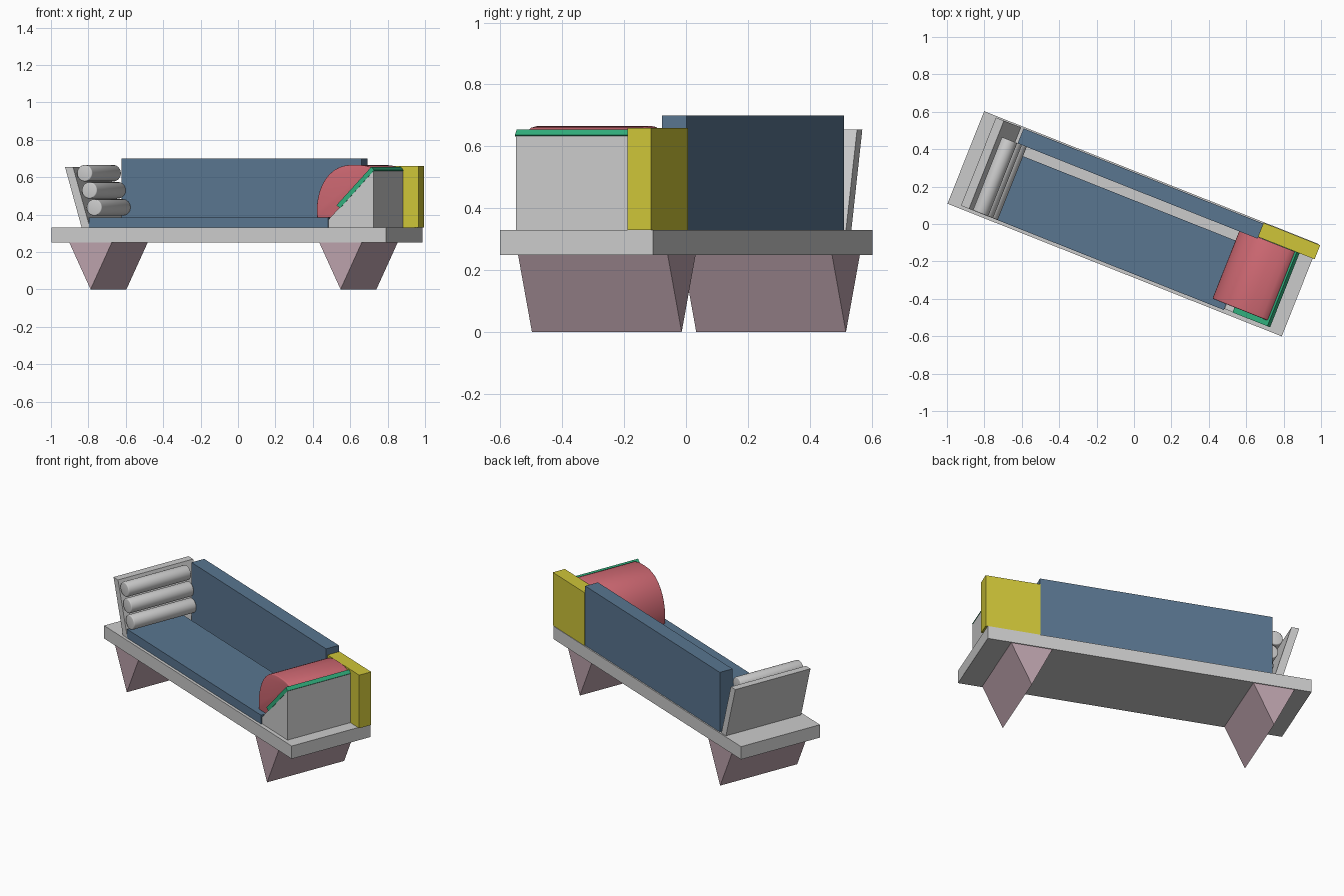
import bpy, bmesh, math
from mathutils import Matrix

if "Cube" in bpy.data.objects:
    bpy.data.objects.remove(bpy.data.objects["Cube"])

# The whole sofa is turned about z: u runs along the length, v along the depth
TURN = Matrix.Rotation(math.radians(-21.65), 4, 'Z')


def material(name, rgb):
    m = bpy.data.materials.new(name)
    m.diffuse_color = (*rgb, 1)
    m.use_nodes = True
    m.node_tree.nodes["Principled BSDF"].inputs["Base Color"].default_value = m.diffuse_color
    return m


BLUE = material("blue_cloth", (0.10, 0.18, 0.28))
YELLOW = material("yellow_panel", (0.62, 0.56, 0.04))
GREEN = material("green_board", (0.03, 0.42, 0.20))
RED = material("red_cushion", (0.62, 0.14, 0.17))
MAUVE = material("mauve_leg", (0.50, 0.36, 0.41))


def prism(name, profile, v0, v1, mat=None, bevel=0):
    """Extrude a (u, z) profile along v from v0 to v1."""
    bm = bmesh.new()
    face = bm.faces.new([bm.verts.new((u, v0, z)) for u, z in profile])
    ext = bmesh.ops.extrude_face_region(bm, geom=[face])
    moved = [g for g in ext["geom"] if isinstance(g, bmesh.types.BMVert)]
    bmesh.ops.translate(bm, verts=moved, vec=(0, v1 - v0, 0))
    bmesh.ops.recalc_face_normals(bm, faces=bm.faces)
    if bevel:
        rims = [e for e in bm.edges
                if abs(e.verts[0].co.y - e.verts[1].co.y) < 1e-5]
        bmesh.ops.bevel(bm, geom=rims, offset=bevel, segments=3, profile=0.5,
                        affect='EDGES', clamp_overlap=True)
    bm.transform(TURN)
    me = bpy.data.meshes.new(name)
    bm.to_mesh(me)
    bm.free()
    ob = bpy.data.objects.new(name, me)
    bpy.context.collection.objects.link(ob)
    if mat:
        me.materials.append(mat)
    return ob


def box(name, u0, u1, v0, v1, z0, z1, mat=None):
    return prism(name, [(u0, z0), (u1, z0), (u1, z1), (u0, z1)], v0, v1, mat)


def smooth(ob, degrees):
    bpy.ops.object.select_all(action='DESELECT')
    ob.select_set(True)
    bpy.context.view_layer.objects.active = ob
    bpy.ops.object.shade_smooth_by_angle(angle=math.radians(degrees))


# Platform, seat, backrest and corner panel
box("base", -0.967, 0.956, -0.267, 0.265, 0.25, 0.33)
box("seat", -0.758, 0.616, -0.25, 0.118, 0.33, 0.385, BLUE)
box("backrest", -0.737, 0.643, 0.171, 0.257, 0.33, 0.70, BLUE)
box("corner_panel", 0.643, 0.967, 0.181, 0.262, 0.33, 0.66, YELLOW)

# Wedge-shaped legs with the ridge on the floor
for side, apex in (("left", -0.745), ("right", 0.693)):
    prism(side + "_leg", [(apex - 0.123, 0.252), (apex, 0), (apex + 0.123, 0.252)],
          -0.26, 0.26, MAUVE)

# Outward-leaning end panel
prism("end_panel", [(-0.80, 0.33), (-0.753, 0.33), (-0.85, 0.655), (-0.896, 0.655)],
      -0.25, 0.257)

# Stacked bolsters following the lean of the panel
for i in range(3):
    cu, cz, r = -0.729 - 0.0275 * i, 0.438 + 0.0915 * i, 0.044
    ring = [(cu + r * math.cos(math.tau * k / 32), cz + r * math.sin(math.tau * k / 32))
            for k in range(32)]
    smooth(prism(f"bolster_{i + 1}", ring, -0.25, 0.172, bevel=0.006), 40)

# Sloped arm block with board and rounded cushion
prism("arm_block", [(0.617, 0.33), (0.877, 0.33), (0.877, 0.638), (0.617, 0.373)],
      -0.243, 0.181)
prism("slope_board", [(0.684, 0.434), (0.880, 0.637), (0.864, 0.655), (0.664, 0.450)],
      -0.245, 0.181, GREEN)
cushion = [(0.625, 0.383), (0.54, 0.383), (0.537, 0.42), (0.538, 0.45), (0.543, 0.485),
           (0.552, 0.52), (0.566, 0.555), (0.585, 0.587), (0.609, 0.615), (0.638, 0.638),
           (0.670, 0.654), (0.705, 0.663), (0.740, 0.666), (0.785, 0.665), (0.82, 0.661),
           (0.848, 0.652), (0.855, 0.643)]
smooth(prism("cushion", cushion, -0.216, 0.18, RED, bevel=0.006), 45)
